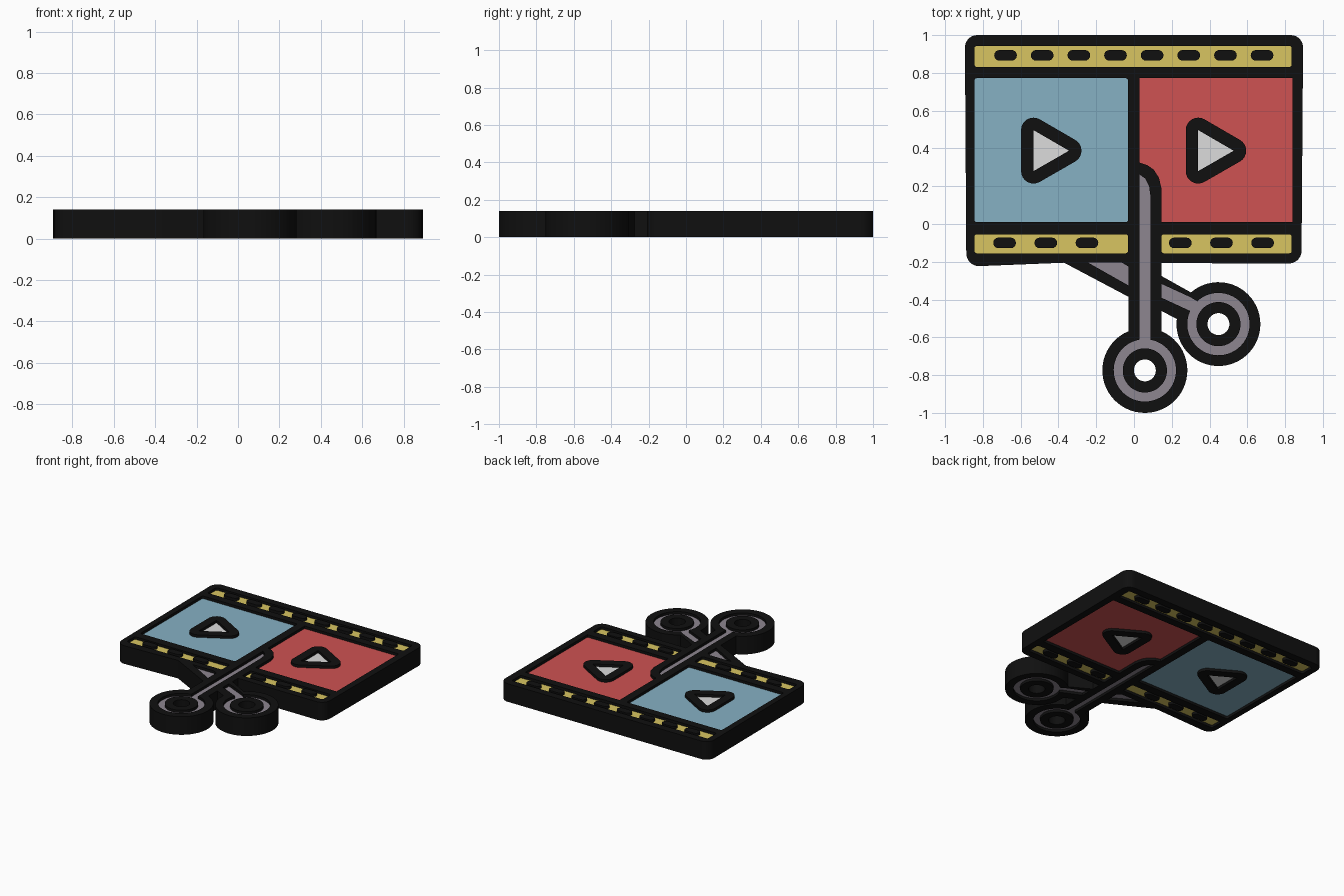
import bpy, bmesh, math

if "Cube" in bpy.data.objects:
    bpy.data.objects.remove(bpy.data.objects["Cube"])

H = 0.14          # full thickness of the dark outline
LO, HI = 0.02, 0.12  # recessed colour fills


def mat(name, rgb):
    m = bpy.data.materials.new(name)
    m.diffuse_color = (*rgb, 1)
    m.use_nodes = True
    m.node_tree.nodes["Principled BSDF"].inputs["Base Color"].default_value = m.diffuse_color
    return m


BLACK = mat("black", (0.005, 0.005, 0.005))
BLUE = mat("blue", (0.24, 0.44, 0.55))
RED = mat("red", (0.62, 0.085, 0.085))
YELLOW = mat("yellow", (0.69, 0.56, 0.12))
GREY = mat("grey", (0.27, 0.24, 0.28))
WHITE = mat("light_grey", (0.72, 0.72, 0.72))


def arc(c, r, a0, a1, n=48):
    return [(c[0] + r * math.cos(math.radians(a0 + (a1 - a0) * i / n)),
             c[1] + r * math.sin(math.radians(a0 + (a1 - a0) * i / n))) for i in range(n + 1)]


def circle(c, r):
    return arc(c, r, 0, 360)[:-1]


def rounded(pts, r, n=8):
    """Convex counter-clockwise outline grown by r with round corners."""
    out = []
    for i, p in enumerate(pts):
        a, b = pts[i - 1], pts[(i + 1) % len(pts)]
        d0 = math.degrees(math.atan2(p[1] - a[1], p[0] - a[0])) - 90
        d1 = math.degrees(math.atan2(b[1] - p[1], b[0] - p[0])) - 90
        while d1 < d0:
            d1 += 360
        out += arc(p, r, d0, d1, n)
    return out


def rect(x0, y0, x1, y1, r=0.012):
    return rounded([(x0 + r, y0 + r), (x1 - r, y0 + r), (x1 - r, y1 - r), (x0 + r, y1 - r)], r, 4)


def slab(name, loops, z0, z1, material):
    """Extrude nested outlines (even-odd holes) into a solid mesh."""
    cu = bpy.data.curves.new(name, 'CURVE')
    cu.dimensions = '2D'
    cu.fill_mode = 'BOTH'
    cu.extrude = (z1 - z0) / 2
    for loop in loops:
        s = cu.splines.new('POLY')
        s.points.add(len(loop) - 1)
        for p, (x, y) in zip(s.points, loop):
            p.co = (x, y, 0, 1)
        s.use_cyclic_u = True
    tmp = bpy.data.objects.new(name + "_curve", cu)
    me = bpy.data.meshes.new_from_object(tmp)
    bpy.data.objects.remove(tmp)
    bm = bmesh.new()
    bm.from_mesh(me)
    bmesh.ops.remove_doubles(bm, verts=bm.verts, dist=1e-5)
    bmesh.ops.recalc_face_normals(bm, faces=bm.faces)
    bmesh.ops.translate(bm, verts=bm.verts, vec=(0, 0, (z0 + z1) / 2))
    for f in bm.faces:
        f.material_index = 0
        f.smooth = False
    bm.to_mesh(me)
    bm.free()
    me.name = name
    me.materials.clear()
    me.materials.append(material)
    ob = bpy.data.objects.new(name, me)
    bpy.context.collection.objects.link(ob)
    return ob


C1, C2 = (0.0575, -0.775), (0.447, -0.53)   # finger ring centres

# Whole silhouette: film strip, blade, two handles with rings
silhouette = (
    arc((0.83, 0.935), 0.065, 0, 90, 8) + arc((-0.83, 0.935), 0.065, 90, 180, 8)
    + arc((-0.82, -0.155), 0.068, 180, 270, 8)
    + [(-0.37, -0.205), (-0.03, -0.385)]
    + arc(C1, 0.225, 113, 427)
    + [(0.145, -0.46)]
    + arc(C2, 0.222, 173, 491)
    + [(0.145, -0.275), (0.145, -0.207)]
    + arc((0.82, -0.142), 0.067, 270, 360, 8))

# Film windows
blue = rect(-0.845, 0.01, -0.032, 0.772)
red = [(0.03, 0.772), (0.03, 0.325), (0.07, 0.312), (0.105, 0.287), (0.132, 0.245),
       (0.145, 0.19), (0.145, 0.01), (0.838, 0.01), (0.838, 0.772)]
strip_top = rect(-0.845, 0.832, 0.835, 0.942)
strip_left = rect(-0.845, -0.155, -0.032, -0.055)
strip_right = rect(0.145, -0.155, 0.835, -0.055)


def slot(x, y):
    return rect(x - 0.06, y - 0.028, x + 0.06, y + 0.028, 0.0275)


slots_top = [slot(-0.68 + 0.194 * i, 0.893) for i in range(8)]
slots_left = [slot(-0.685 + 0.218 * i, -0.1) for i in range(3)]
slots_right = [slot(0.245 + 0.218 * i, -0.1) for i in range(3)]

# Play symbols
plays = [[(x, 0.28), (x + 0.188, 0.388), (x, 0.497)] for x in (-0.532, 0.34)]
rims = [rounded(p, 0.066) for p in plays]

# Scissor channels
channel_1 = (arc(C1, 0.165, 100, 440)
             + [(0.087, 0.15), (0.08, 0.2), (0.06, 0.24), (0.03, 0.262)])
channel_2 = (arc(C2, 0.165, 155, 493)
             + [(0.3, -0.388), (0.145, -0.317), (0.145, -0.39), (0.275, -0.45)])
blade = [(-0.246, -0.203), (-0.03, -0.325), (-0.03, -0.225), (-0.066, -0.203)]
hubs = [circle(c, 0.117) for c in (C1, C2)]
holes = [circle(c, 0.058) for c in (C1, C2)]

# Dark outline with every opening and island
slab("outline", [silhouette, blue, red, strip_top, strip_left, strip_right,
                 channel_1, channel_2, blade]
     + slots_top + slots_left + slots_right + rims + plays + hubs + holes, 0, H, BLACK)

# Recessed coloured fills
slab("left_frame", [blue, rims[0]], LO, HI, BLUE)
slab("right_frame", [red, rims[1]], LO, HI, RED)
slab("top_film_edge", [strip_top] + slots_top, LO, HI, YELLOW)
slab("lower_left_film_edge", [strip_left] + slots_left, LO, HI, YELLOW)
slab("lower_right_film_edge", [strip_right] + slots_right, LO, HI, YELLOW)
slab("left_play_triangle", [plays[0]], LO, HI, WHITE)
slab("right_play_triangle", [plays[1]], LO, HI, WHITE)
slab("front_scissor_arm", [channel_1, hubs[0]], LO, HI, GREY)
slab("rear_scissor_arm", [channel_2, hubs[1]], LO, HI, GREY)
slab("rear_scissor_blade", [blade], LO, HI, GREY)
